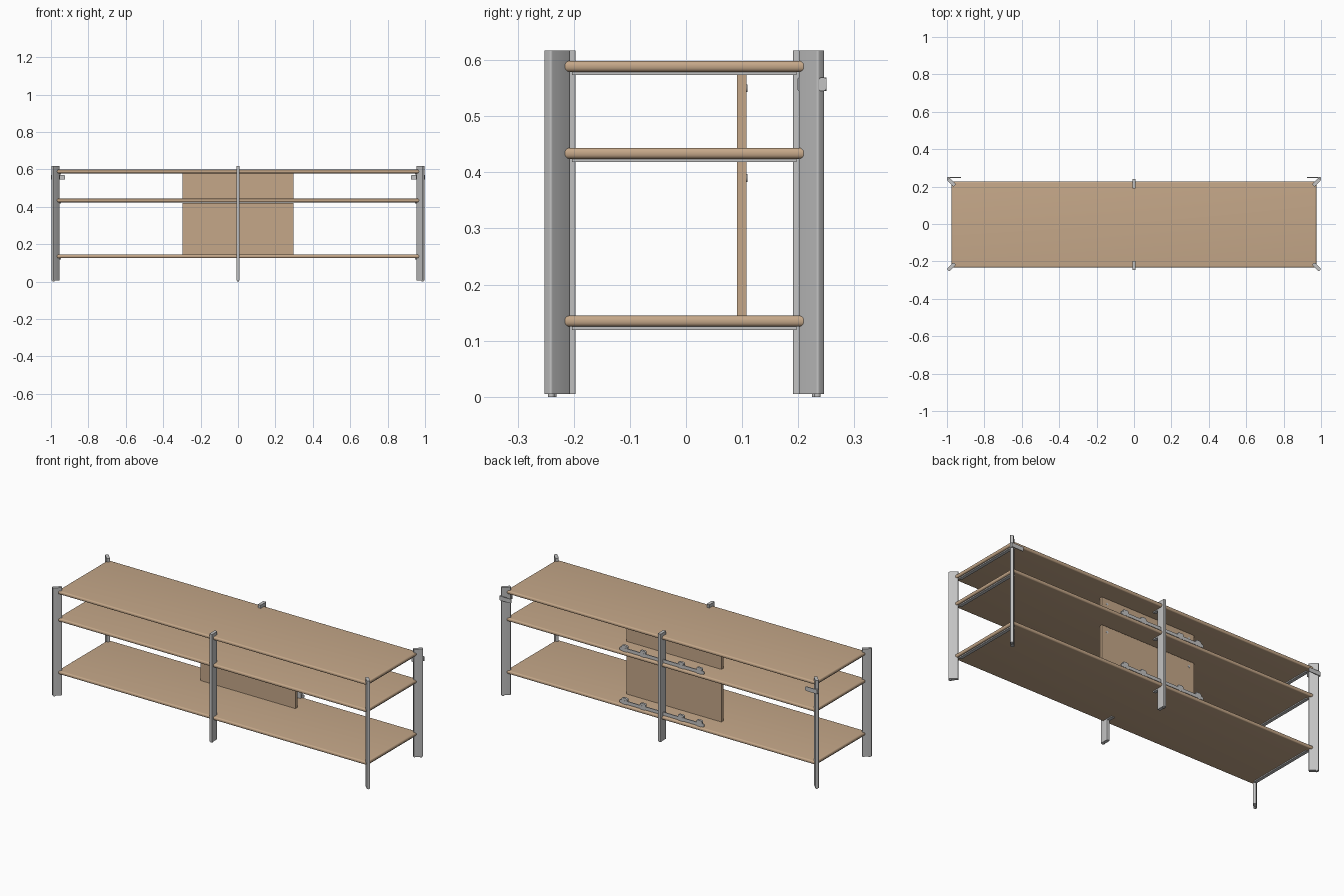
import bpy, bmesh
from math import radians, pi
from mathutils import Matrix, Vector

cube = bpy.data.objects.get("Cube")
if cube:
    bpy.data.objects.remove(cube, do_unlink=True)


def material(name, colour):
    m = bpy.data.materials.new(name)
    m.use_nodes = True
    m.diffuse_color = (*colour, 1)
    m.node_tree.nodes["Principled BSDF"].inputs["Base Color"].default_value = (*colour, 1)
    return m


WOOD = material("tan wood", (0.56, 0.39, 0.25))
METAL = material("grey metal", (0.54, 0.54, 0.54))

CY = -0.003                      # middle of the frame in depth
SHELVES = (0.135, 0.434, 0.589)  # shelf centre heights
THICK = 0.0195


def finish(name, bm, mat):
    mesh = bpy.data.meshes.new(name)
    bm.normal_update()
    bm.to_mesh(mesh)
    bm.free()
    mesh.materials.append(mat)
    ob = bpy.data.objects.new(name, mesh)
    bpy.context.collection.objects.link(ob)
    bpy.ops.object.select_all(action='DESELECT')
    ob.select_set(True)
    bpy.context.view_layer.objects.active = ob
    bpy.ops.object.shade_smooth_by_angle(angle=radians(35))
    return ob


def box(name, centre, size, mat, turn=0, round_axis=None, radius=0.0):
    """Box turned about z; edges along round_axis are rounded ('flat' = all but vertical)."""
    bm = bmesh.new()
    bmesh.ops.create_cube(bm, size=1, matrix=Matrix.Diagonal((*size, 1)))
    if round_axis is not None:
        def wanted(e):
            d = (e.verts[0].co - e.verts[1].co).normalized()
            if round_axis == 'flat':
                return abs(d.z) < 0.5
            return abs(d['xyz'.index(round_axis)]) > 0.5
        bmesh.ops.bevel(bm, geom=[e for e in bm.edges if wanted(e)], offset=radius,
                        segments=5, profile=0.5, affect='EDGES')
    bm.transform(Matrix.Translation(Vector(centre)) @ Matrix.Rotation(turn, 4, 'Z'))
    return finish(name, bm, mat)


def disc(name, centre, radius, depth, mat, axis='X'):
    bm = bmesh.new()
    bmesh.ops.create_cone(bm, cap_ends=True, segments=20, radius1=radius, radius2=radius, depth=depth)
    bm.transform(Matrix.Translation(Vector(centre)) @ Matrix.Rotation(pi / 2, 4, axis))
    return finish(name, bm, mat)


# Shelves with rounded edges, and the metal rails beneath their ends
for level, z in zip(("bottom", "middle", "top"), SHELVES):
    box(f"{level}_shelf", (0, CY, z), (1.95, 0.46, THICK), WOOD, 0, 'flat', 0.0085)
    under = z - THICK / 2 - 0.003
    for sx, side in ((-1, "right"), (1, "left")):
        box(f"{level}_{side}_rail", (sx * 0.955, CY, under), (0.018, 0.40, 0.006), METAL)
    for sy, end in ((-1, "front"), (1, "back")):
        box(f"{level}_{end}_support", (0, CY + sy * 0.185, under), (0.018, 0.05, 0.006), METAL)


def leg(name, x, y, turn, foot):
    """Upright flat bar with a small foot at its outer edge."""
    box(name, (x, y, 0.311), (0.05, 0.018, 0.612), METAL, turn, 'z', 0.004)
    offset = Matrix.Rotation(turn, 3, 'Z') @ Vector((foot, 0, 0))
    bm = bmesh.new()
    bmesh.ops.create_cone(bm, cap_ends=True, segments=16, radius1=0.006, radius2=0.006, depth=0.006)
    bm.transform(Matrix.Translation((x + offset.x, y + offset.y, 0.003)))
    finish(name + "_foot", bm, METAL)


# Corner legs stand diagonally, middle legs point inward
for sy, end in ((-1, "front"), (1, "back")):
    leg(f"{end}_middle_leg", 0, CY + sy * 0.2185, sy * pi / 2, 0.015)
    for sx, side in ((-1, "right"), (1, "left")):
        turn = sy * (pi / 4 if sx > 0 else 3 * pi / 4)
        leg(f"{end}_{side}_leg", sx * 0.976, CY + sy * 0.2265, turn, 0.015)

# Hooks around the back legs
for sx, side in ((-1, "right"), (1, "left")):
    box(f"{side}_hook_plate", (sx * 0.961, 0.248, 0.557), (0.074, 0.004, 0.024), METAL, 0, 'y', 0.006)
    box(f"{side}_hook_clamp", (sx * 0.991, 0.243, 0.557), (0.016, 0.012, 0.024), METAL, 0, 'x', 0.004)
    box(f"{side}_hook_tab", (sx * 0.958, 0.203, 0.557), (0.012, 0.008, 0.024), METAL, 0, 'x', 0.003)

# Upright panels between shelves, with screws near their top corners
for level, low, high in (("lower", 0.144, 0.420), ("upper", 0.443, 0.580)):
    box(f"{level}_panel", (0, 0.0995, (low + high) / 2), (0.596, 0.017, high - low), WOOD)
    for sx, side in ((-1, "right"), (1, "left")):
        disc(f"{level}_{side}_screw", (sx * 0.265, 0.108, high - 0.03), 0.007, 0.003, METAL)

    # Cable holder on the back edge of the shelf: strip with rounded tabs
    box(f"{level}_cable_strip", (0, 0.216, low + 0.013), (0.53, 0.005, 0.018), METAL, 0, 'y', 0.005)
    for sx in (-1, 1):
        for i, x in enumerate((0.12, 0.235)):
            box(f"{level}_cable_tab", (sx * x, 0.212, low + 0.018), (0.035, 0.012, 0.036), METAL,
                0, 'y', 0.008)
